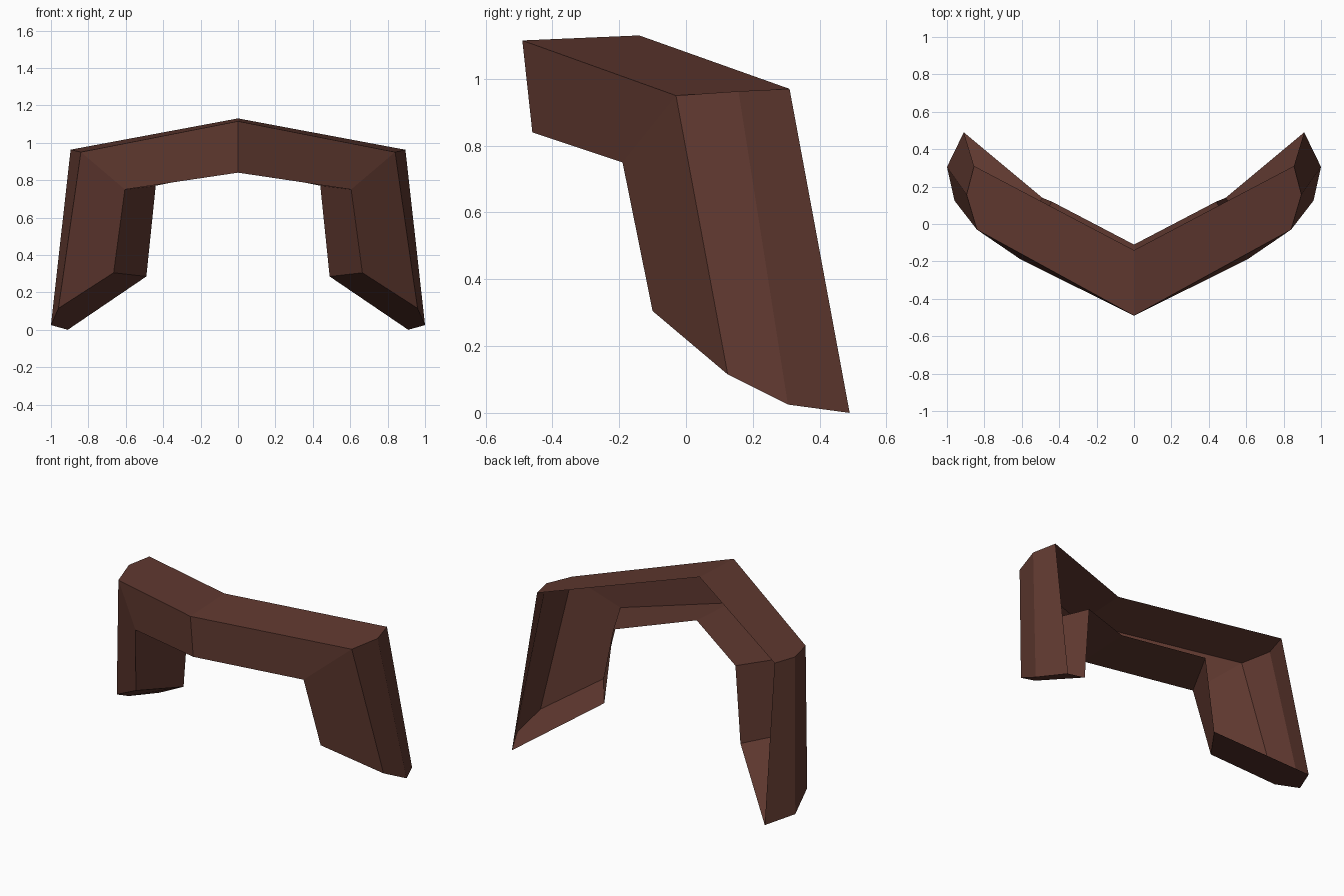
import bpy
import bmesh

if "Cube" in bpy.data.objects:
    bpy.data.objects.remove(bpy.data.objects["Cube"])

# Single painted colour
brown = bpy.data.materials.new("dark_brown")
brown.diffuse_color = (0.115, 0.040, 0.029, 1.0)
brown.use_nodes = True
brown.node_tree.nodes["Principled BSDF"].inputs["Base Color"].default_value = brown.diffuse_color

# Corner points of the right half of the bent guard (an open-backed channel)
P = {
    "mid_top_front": (0.00, -0.49, 1.115),
    "mid_low_front": (0.00, -0.46, 0.84),
    "mid_top_back": (0.00, -0.14, 1.13),
    "mid_low_back": (0.00, -0.11, 0.86),
    "corner_front": (0.84, -0.03, 0.95),
    "corner_side": (0.895, 0.157, 0.963),
    "corner_back": (0.855, 0.31, 0.97),
    "inner_front": (0.605, -0.19, 0.75),
    "inner_back": (0.44, 0.12, 0.77),
    "foot_front": (0.96, 0.125, 0.115),
    "foot_side": (1.00, 0.305, 0.025),
    "foot_back": (0.91, 0.49, 0.0),
    "foot_inner_front": (0.665, -0.10, 0.305),
    "foot_inner_back": (0.49, 0.14, 0.285),
}

# Plates of the shell, wound so that normals face outward
PLATES = [
    # crossbar front, top flange and lower flange
    ("mid_top_front", "mid_low_front", "inner_front", "corner_front"),
    ("mid_top_front", "corner_front", "corner_side", "corner_back", "mid_top_back"),
    ("inner_front", "mid_low_front", "mid_low_back", "inner_back"),
    # leg front, bevel, outer side and inner flange
    ("corner_front", "inner_front", "foot_inner_front", "foot_front"),
    ("corner_front", "foot_front", "foot_side", "corner_side"),
    ("corner_side", "foot_side", "foot_back", "corner_back"),
    ("foot_inner_front", "inner_front", "inner_back", "foot_inner_back"),
    # slanted foot plate
    ("foot_front", "foot_inner_front", "foot_inner_back", "foot_back", "foot_side"),
]

bm = bmesh.new()
verts = {name: bm.verts.new(co) for name, co in P.items()}
for plate in PLATES:
    bm.faces.new([verts[n] for n in plate])
mesh = bpy.data.meshes.new("bent_guard")
bm.to_mesh(mesh)
bm.free()
mesh.materials.append(brown)

guard = bpy.data.objects.new("bent_guard", mesh)
bpy.context.collection.objects.link(guard)

# Left half
mirror = guard.modifiers.new("mirror", 'MIRROR')
mirror.use_axis[0] = True
mirror.use_clip = True
